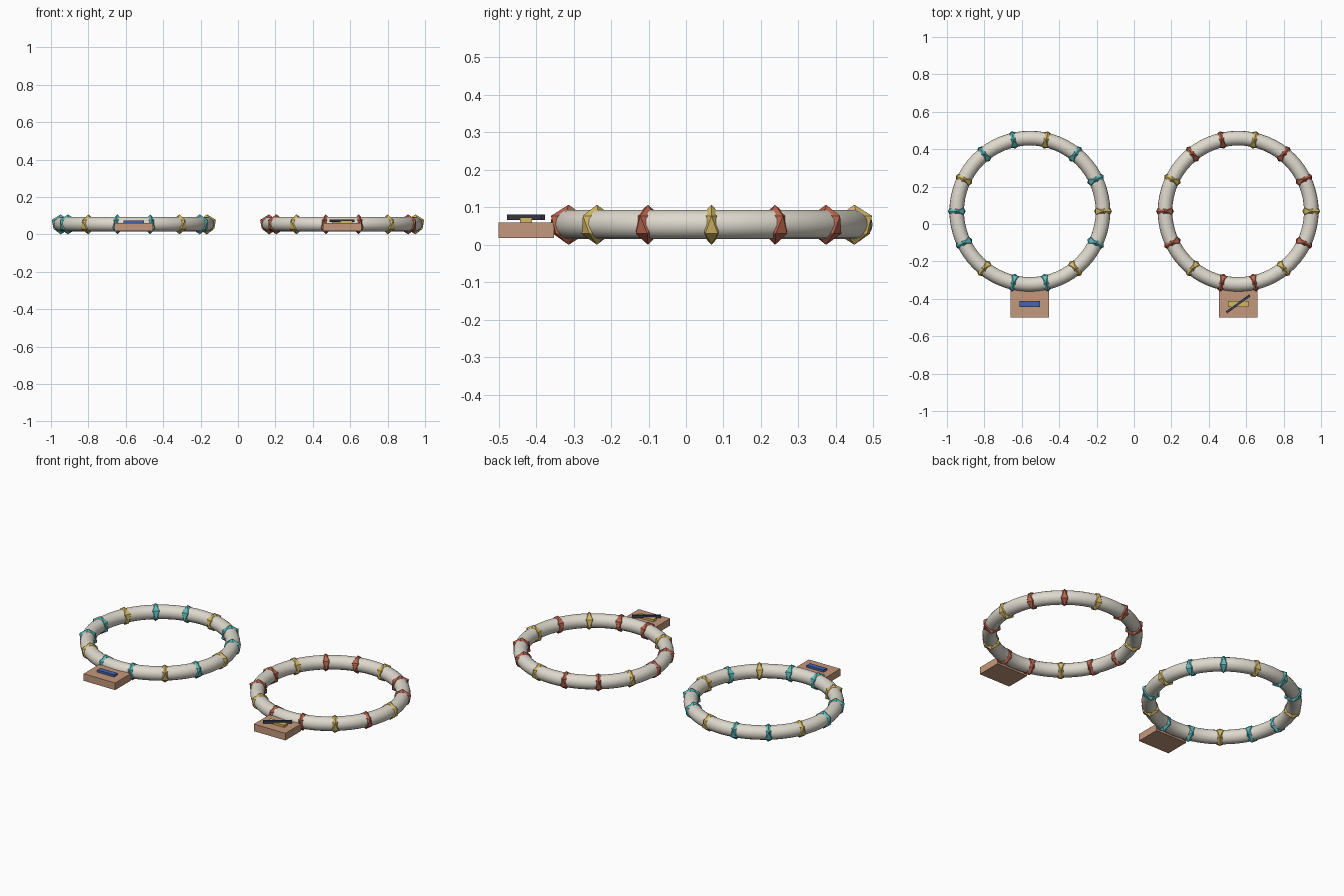
import bpy
import math

if "Cube" in bpy.data.objects:
    bpy.data.objects.remove(bpy.data.objects["Cube"])

RING_X, RING_Y, RING_Z = 0.557, 0.068, 0.0545
RING_R, TUBE_R, BEAD_R = 0.391, 0.039, 0.0535
BEADS = 14


def material(name, rgb):
    """Flat colour given as 0-255 display values."""
    def lin(c):
        c /= 255
        return c / 12.92 if c <= 0.04045 else ((c + 0.055) / 1.055) ** 2.4
    m = bpy.data.materials.new(name)
    m.diffuse_color = (*[lin(c) for c in rgb], 1)
    m.use_nodes = True
    m.node_tree.nodes["Principled BSDF"].inputs["Base Color"].default_value = m.diffuse_color
    return m


IVORY = material("ivory", (222, 217, 205))
TEAL = material("teal", (92, 184, 184))
GOLD = material("gold", (212, 184, 100))
RUST = material("rust", (184, 100, 78))
TAN = material("tan", (196, 152, 124))
BLUE = material("blue", (70, 100, 172))
DARK = material("charcoal", (58, 62, 76))


def finish(name, mat):
    ob = bpy.context.object
    ob.name = name
    ob.data.materials.append(mat)
    return ob


def box(name, mat, centre, size, angle=0):
    bpy.ops.mesh.primitive_cube_add(size=1, location=centre, rotation=(0, 0, angle))
    ob = finish(name, mat)
    ob.scale = size
    return ob


def bracelet(side, x, accent):
    # smooth round band
    bpy.ops.mesh.primitive_torus_add(
        major_radius=RING_R, minor_radius=TUBE_R, major_segments=64,
        minor_segments=16, location=(x, RING_Y, RING_Z))
    finish(side + "_band", IVORY)
    bpy.ops.object.shade_smooth()

    # faceted beads, flattened along the band, every third one gold
    for i in range(BEADS):
        a = 2 * math.pi * i / BEADS
        bpy.ops.mesh.primitive_ico_sphere_add(
            subdivisions=1, radius=BEAD_R, rotation=(0, 0, a),
            location=(x + RING_R * math.cos(a), RING_Y + RING_R * math.sin(a), RING_Z - 0.001))
        bead = finish(f"{side}_bead_{i + 1}", GOLD if i % 3 == 0 else accent)
        bead.scale = (1, 0.6, 1)

    # tag plate in front of the band
    box(side + "_tag", TAN, (x, -0.426, 0.039), (0.206, 0.148, 0.042))


bracelet("left", -RING_X, TEAL)
bracelet("right", RING_X, RUST)

# raised bars on the tags, and the diagonal bar crossing the right one
box("left_tag_bar", BLUE, (-RING_X, -0.427, 0.066), (0.11, 0.031, 0.014))
box("right_tag_bar", GOLD, (RING_X, -0.427, 0.066), (0.11, 0.031, 0.014))
box("right_tag_slash", DARK, (RING_X, -0.427, 0.0735), (0.155, 0.013, 0.014), math.radians(36))
